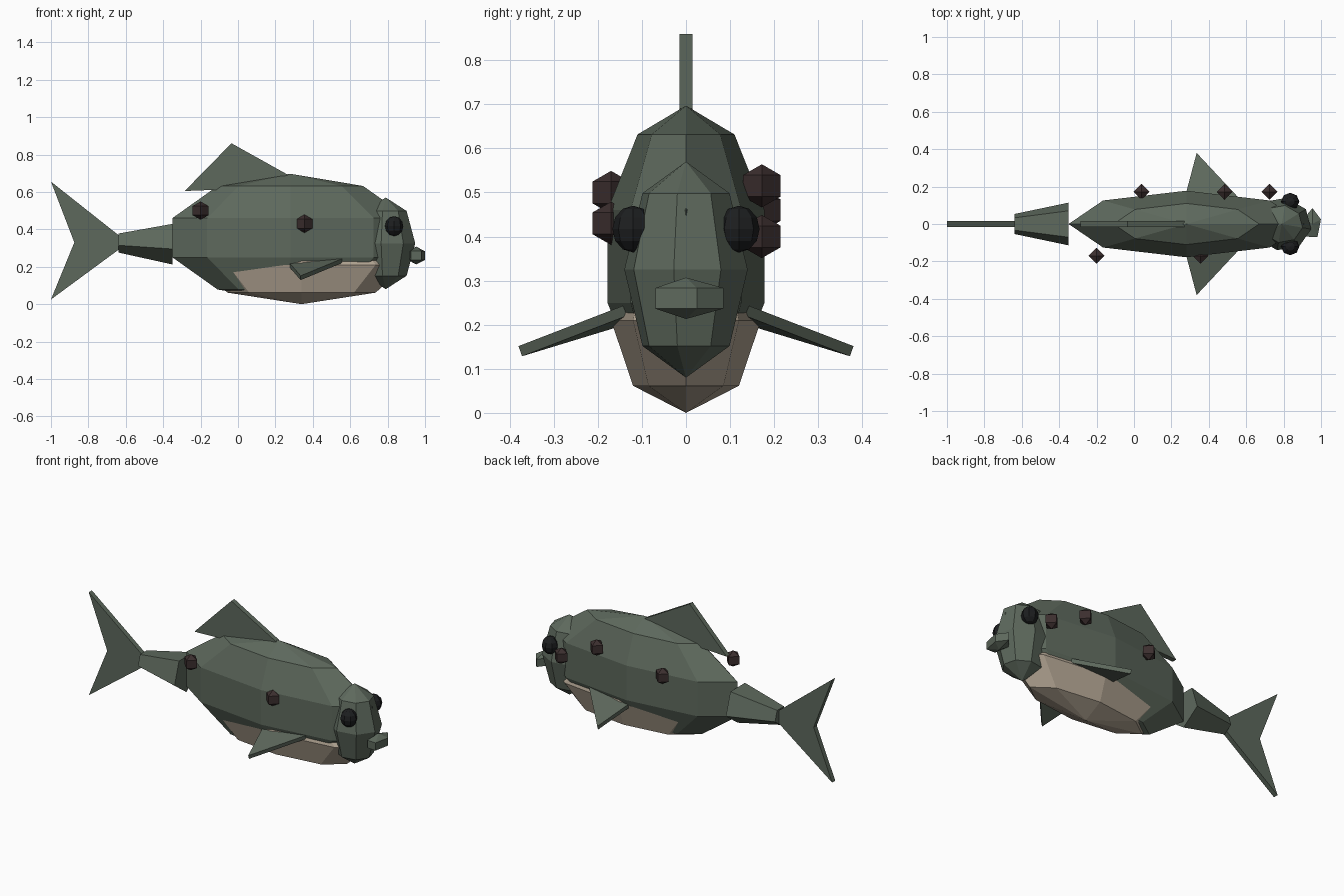
import bpy, math
from mathutils import Vector

if "Cube" in bpy.data.objects:
    bpy.data.objects.remove(bpy.data.objects["Cube"])


def material(name, rgb):
    m = bpy.data.materials.new(name)
    m.use_nodes = True
    color = (*rgb, 1)
    m.diffuse_color = color
    m.node_tree.nodes["Principled BSDF"].inputs["Base Color"].default_value = color
    return m


GREEN = material("dull green", (0.11, 0.14, 0.108))
CREAM = material("belly cream", (0.45, 0.38, 0.295))
BLACK = material("eye black", (0.012, 0.013, 0.014))
BROWN = material("dark brown", (0.045, 0.028, 0.028))


def add_mesh(name, verts, faces, mat):
    mesh = bpy.data.meshes.new(name)
    mesh.from_pydata([tuple(v) for v in verts], [], faces)
    mesh.materials.append(mat)
    obj = bpy.data.objects.new(name, mesh)
    bpy.context.collection.objects.link(obj)
    return obj


def ball(name, center, radii, segments, rings, mat, phase=0, turn=0):
    """Faceted ellipsoid with poles on z; phase shifts the facets, turn yaws it."""
    rx, ry, rz = radii
    verts = [(0, 0, -rz)]
    for r in range(1, rings):
        lat = math.pi * (r / rings - 0.5)
        for s in range(segments):
            a = math.radians(phase) + math.tau * s / segments
            verts.append((rx * math.cos(lat) * math.cos(a),
                          ry * math.cos(lat) * math.sin(a), rz * math.sin(lat)))
    verts.append((0, 0, rz))
    top = len(verts) - 1
    last = top - segments
    faces = []
    for s in range(segments):
        n = (s + 1) % segments
        faces.append((0, 1 + n, 1 + s))
        faces.append((last + s, last + n, top))
        for r in range(rings - 2):
            b = 1 + r * segments
            faces.append((b + s, b + n, b + n + segments, b + s + segments))
    obj = add_mesh(name, verts, faces, mat)
    obj.location = center
    obj.rotation_euler.z = math.radians(turn)
    return obj


def slab(name, outline, offset, mat):
    """Prism made by sweeping a flat outline from -offset to +offset."""
    n = len(outline)
    off = Vector(offset)
    pts = [Vector(p) for p in outline]
    normal = (pts[1] - pts[0]).cross(pts[2] - pts[0])
    if normal.dot(off) > 0:
        pts.reverse()
    verts = [p - off for p in pts] + [p + off for p in pts]
    faces = [tuple(range(n)), tuple(reversed(range(n, 2 * n)))]
    for i in range(n):
        j = (i + 1) % n
        faces.append((j, i, i + n, j + n))
    return add_mesh(name, verts, faces, mat)


# Body, belly and head
ball("body", (0.28, 0, 0.355), (0.662, 0.187, 0.342), 8, 5, GREEN)
ball("belly", (0.34, 0, 0.21), (0.56, 0.17, 0.21), 8, 4, CREAM)
ball("head", (0.79, 0, 0.325), (0.16, 0.142, 0.245), 8, 4, GREEN, turn=-10)
ball("mouth", (0.953, 0, 0.26), (0.056, 0.098, 0.047), 5, 3, GREEN, phase=17)

# Eyes
for side, word in ((1, "left"), (-1, "right")):
    ball(word + "_eye", (0.835, side * 0.12, 0.417), (0.049, 0.047, 0.053), 8, 6, BLACK)

# Small bumps scattered over both flanks
bumps = [(0.725, 0.172, 0.4), (0.485, 0.172, 0.515), (0.04, 0.172, 0.46),
         (-0.2, -0.17, 0.5), (0.355, -0.17, 0.43)]
for i, spot in enumerate(bumps):
    ball(f"bump_{i + 1}", spot, (0.049, 0.049, 0.049), 4, 3, BROWN)

# Tail stalk: five-sided tapered tube
stalk = []
for x, radius in ((-0.64, 0.056), (-0.35, 0.12)):
    for k in range(5):
        a = math.tau * k / 5 - math.pi / 2
        stalk.append((x, radius * math.cos(a), 0.332 + radius * math.sin(a)))
sides = [(k, k + 5, (k + 1) % 5 + 5, (k + 1) % 5) for k in range(5)]
add_mesh("tail_stalk", stalk,
         [tuple(range(5)), tuple(reversed(range(5, 10)))] + sides, GREEN)

# Upright fins
slab("tail_fin", [(-1, 0, 0.655), (-0.875, 0, 0.33), (-1, 0, 0.025),
                  (-0.64, 0, 0.29), (-0.64, 0, 0.37)], (0, 0.015, 0), GREEN)
slab("dorsal_fin", [(-0.285, 0, 0.605), (-0.1, 0, 0.612), (0.27, 0, 0.69),
                    (-0.035, 0, 0.86)], (0, 0.015, 0), GREEN)

# Side fins, sloping outward and down
for side, word in ((1, "left"), (-1, "right")):
    slab(word + "_side_fin",
         [(0.27, side * 0.13, 0.215), (0.565, side * 0.13, 0.235),
          (0.335, side * 0.376, 0.14)], (0, side * 0.004, 0.0115), GREEN)
